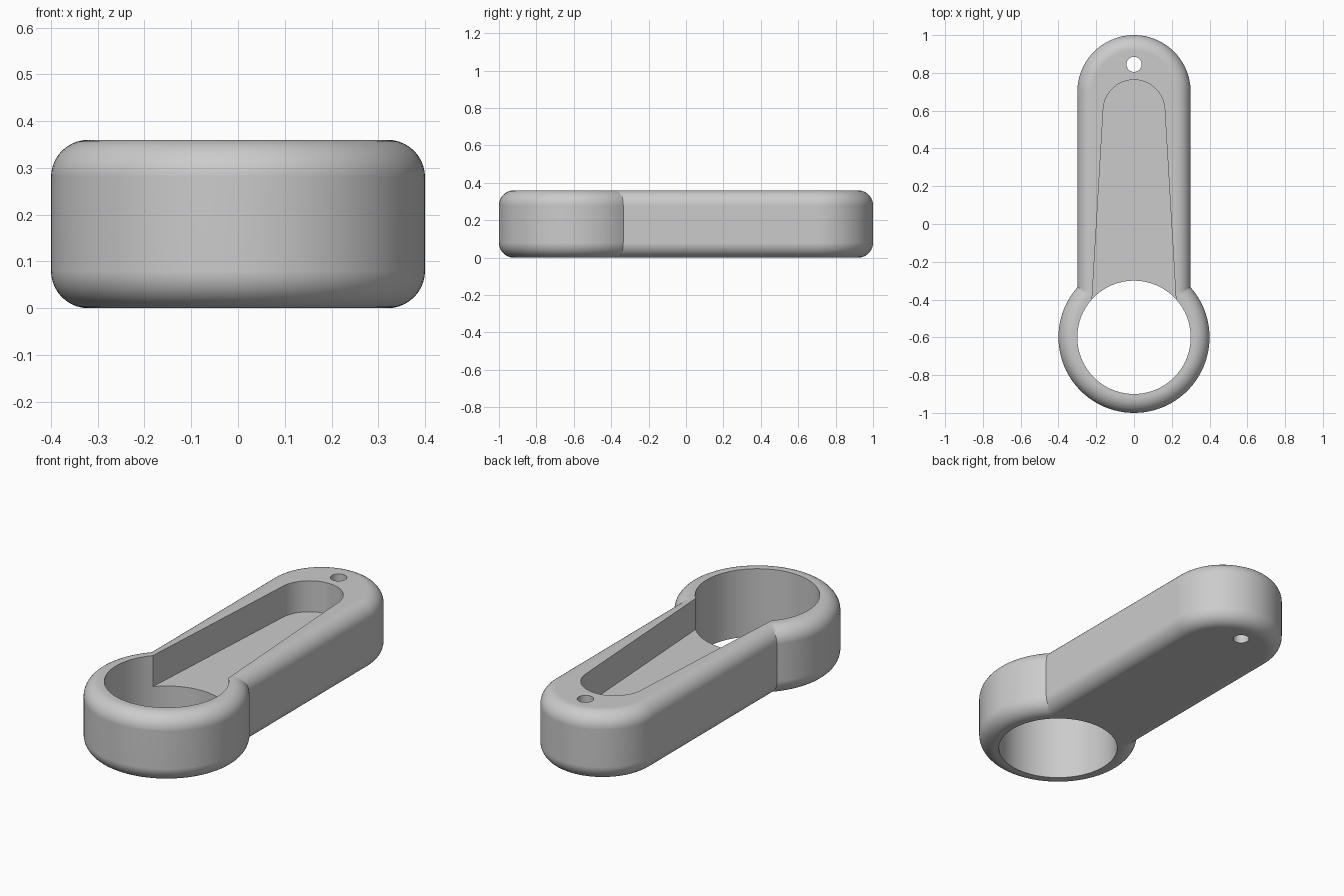
import bpy, bmesh, math

if "Cube" in bpy.data.objects:
    bpy.data.objects.remove(bpy.data.objects["Cube"])

HEIGHT, FILLET = 0.36, 0.08
RING_Y, END_Y = -0.6, 0.7

grey = bpy.data.materials.new("plain_grey")
grey.use_nodes = True
grey.diffuse_color = (0.6, 0.6, 0.6, 1)
grey.node_tree.nodes["Principled BSDF"].inputs["Base Color"].default_value = (0.6, 0.6, 0.6, 1)


def arc(cy, r, start, end, n):
    steps = [start + (end - start) * i / n for i in range(n + 1)]
    return [(r * math.cos(a), cy + r * math.sin(a)) for a in steps]


def capsule(y_front, y_back, r, n=48):
    """Counter-clockwise outline; a circle when both centres agree."""
    back = arc(y_back, r, 0, math.pi, n)
    front = arc(y_front, r, math.pi, 2 * math.pi, n)
    return back + front if y_front != y_back else back[:-1] + front[:-1]


def loft(name, levels):
    """Solid through stacked (z, outline) levels."""
    bm = bmesh.new()
    rows = [[bm.verts.new((x, y, z)) for x, y in outline] for z, outline in levels]
    for low, high in zip(rows, rows[1:]):
        for i in range(len(low)):
            j = (i + 1) % len(low)
            bm.faces.new((low[i], low[j], high[j], high[i]))
    bm.faces.new(rows[0][::-1])
    bm.faces.new(rows[-1])
    mesh = bpy.data.meshes.new(name)
    bm.to_mesh(mesh)
    bm.free()
    mesh.materials.append(grey)
    obj = bpy.data.objects.new(name, mesh)
    bpy.context.collection.objects.link(obj)
    return obj


def rounded_slab(name, y_front, y_back, r, steps=10):
    """Capsule slab with filleted top and bottom rims."""
    half = []
    for i in range(steps + 1):
        a = math.pi / 2 * i / steps
        half.append((FILLET * (1 - math.cos(a)), FILLET * (1 - math.sin(a))))
    levels = half + [(HEIGHT - z, inset) for z, inset in reversed(half)]
    return loft(name, [(z, capsule(y_front, y_back, r - inset)) for z, inset in levels])


def prism(name, outline, z0, z1):
    return loft(name, [(z0, outline), (z1, outline)])


def combine(target, tool, operation):
    mod = target.modifiers.new(tool.name, "BOOLEAN")
    mod.operation, mod.solver, mod.object = operation, "EXACT", tool
    bpy.context.view_layer.objects.active = target
    bpy.ops.object.modifier_apply(modifier=mod.name)
    bpy.data.objects.remove(tool)


# Handle joined with the ring
body = rounded_slab("handle_with_ring", RING_Y + 0.1, END_Y, 0.3)
combine(body, rounded_slab("ring", RING_Y, RING_Y, 0.4), "UNION")

# Large bore and small hanging hole
combine(body, prism("ring_bore", capsule(RING_Y, RING_Y, 0.3), -0.1, 0.5), "DIFFERENCE")
combine(body, prism("hanging_hole", capsule(0.845, 0.845, 0.04, 24), -0.1, 0.5), "DIFFERENCE")

# Tapered pocket opening into the bore
pocket = arc(0.6, 0.163, 0, math.pi, 40) + [(-0.234, RING_Y), (0.234, RING_Y)]
combine(body, prism("pocket", pocket, 0.195, 0.5), "DIFFERENCE")

# Smooth fillets with crisp cut edges
bpy.ops.object.select_all(action="DESELECT")
body.select_set(True)
bpy.context.view_layer.objects.active = body
bpy.ops.object.shade_smooth_by_angle(angle=math.radians(30))
weighted = body.modifiers.new("even_flats", "WEIGHTED_NORMAL")
weighted.keep_sharp = True
